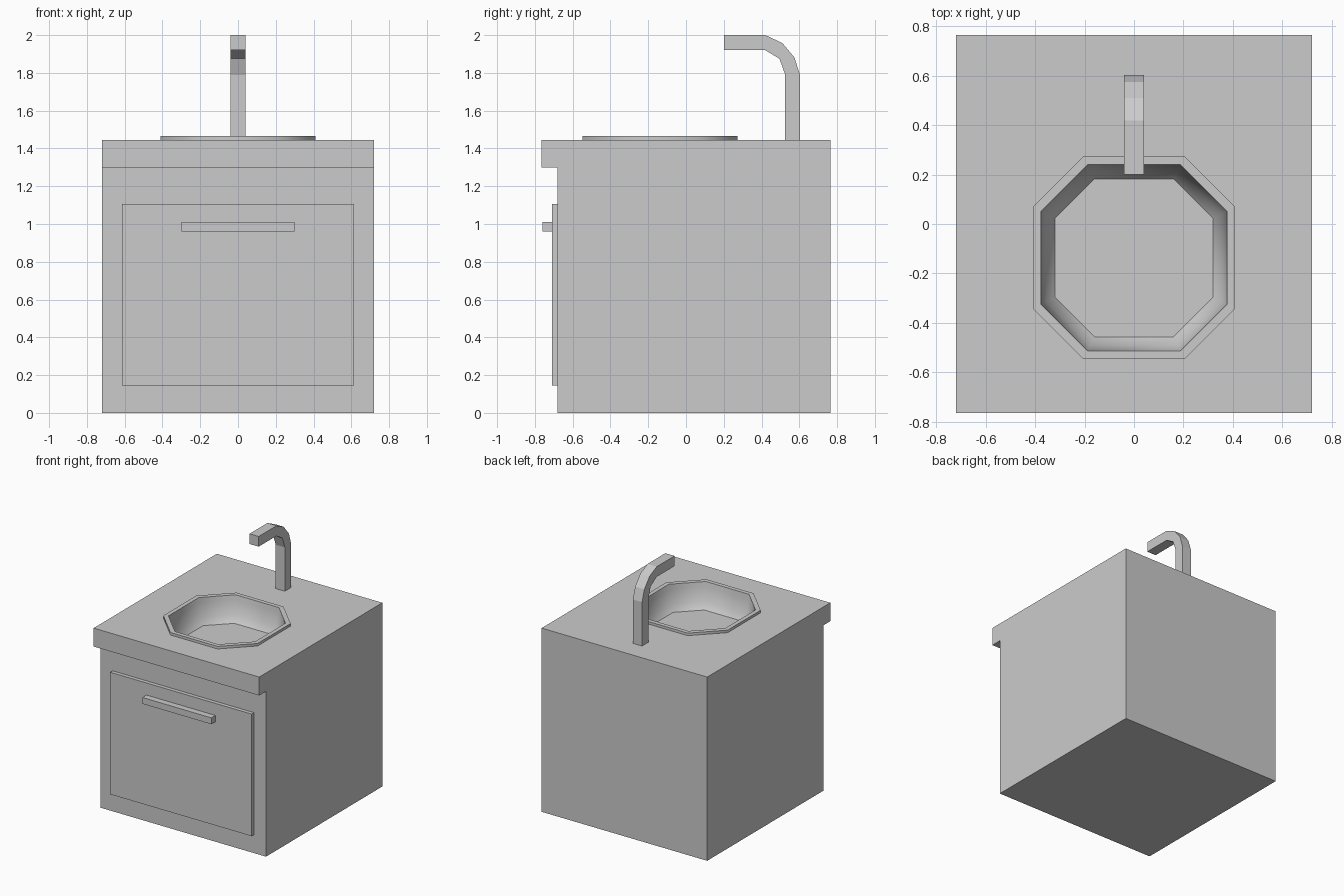
import bpy, bmesh

if "Cube" in bpy.data.objects:
    bpy.data.objects.remove(bpy.data.objects["Cube"])

W = 0.72          # half width of the cabinet
TOP = 1.445       # worktop height
BASIN_Y = -0.137  # basin centre


def finish(name, bm, smooth=None):
    bmesh.ops.recalc_face_normals(bm, faces=bm.faces[:])
    mesh = bpy.data.meshes.new(name)
    bm.to_mesh(mesh)
    bm.free()
    obj = bpy.data.objects.new(name, mesh)
    bpy.context.collection.objects.link(obj)
    if smooth:
        bpy.ops.object.select_all(action='DESELECT')
        bpy.context.view_layer.objects.active = obj
        obj.select_set(True)
        bpy.ops.object.shade_smooth_by_angle(angle=smooth)
    return obj


def box(name, x, y, z):
    bm = bmesh.new()
    bmesh.ops.create_cube(bm, size=1)
    for v in bm.verts:
        v.co = [lo + (c + 0.5) * (hi - lo) for c, (lo, hi) in zip(v.co, (x, y, z))]
    return finish(name, bm)


def extrude_x(bm, profile, half, open_edge=None):
    """Extrude a y-z profile across x; open_edge is the side left unfilled."""
    a, b = [[bm.verts.new((s * half, y, z)) for y, z in profile] for s in (-1, 1)]
    n = len(profile)
    for i in range(n):
        if i != open_edge:
            j = (i + 1) % n
            bm.faces.new((a[i], a[j], b[j], b[i]))
    bm.faces.new(a)
    bm.faces.new(b)


def octagon(bm, r, z):
    c = r * 0.5
    pts = [(r, -c), (r, c), (c, r), (-c, r), (-r, c), (-r, -c), (-c, -r), (c, -r)]
    return [bm.verts.new((x, y + BASIN_Y, z)) for x, y in pts]


# Cabinet and overhanging worktop, with an octagonal opening for the basin
bm = bmesh.new()
extrude_x(bm, [(-0.68, 0), (0.765, 0), (0.765, TOP), (-0.765, TOP),
               (-0.765, 1.3), (-0.68, 1.3)], W, open_edge=2)
hole = octagon(bm, 0.40, TOP)
for i in range(8):
    bm.edges.new((hole[i], hole[(i + 1) % 8]))
rim = [e for e in bm.edges if all(abs(v.co.z - TOP) < 1e-5 for v in e.verts)]
bmesh.ops.triangle_fill(bm, edges=rim, use_beauty=True, normal=(0, 0, 1))
bmesh.ops.dissolve_limit(bm, angle_limit=0.01, verts=bm.verts[:], edges=bm.edges[:])
finish("cabinet", bm)

# Basin: raised rim, steep wall and rounded floor
bm = bmesh.new()
rings = [octagon(bm, r, z) for r, z in
         [(0.41, TOP), (0.41, 1.465), (0.377, 1.465), (0.372, 1.43),
          (0.355, 1.32), (0.32, 1.27)]]
for a, b in zip(rings, rings[1:]):
    for i in range(8):
        j = (i + 1) % 8
        bm.faces.new((a[i], a[j], b[j], b[i]))
bm.faces.new(rings[-1])
basin = finish("basin", bm, smooth=0.9)
if basin.data.polygons[-1].normal.z < 0:
    basin.data.flip_normals()

# Door and handle
box("door", (-0.615, 0.615), (-0.71, -0.68), (0.145, 1.105))
box("handle", (-0.3, 0.3), (-0.76, -0.71), (0.96, 1.01))

# Bent square tap
outer = [(0.603, TOP), (0.603, 1.79), (0.575, 1.88), (0.51, 1.958), (0.42, 2.0), (0.2, 2.0)]
inner = [(0.2, 1.92), (0.42, 1.92), (0.495, 1.875), (0.525, 1.79), (0.525, TOP)]
bm = bmesh.new()
extrude_x(bm, outer + inner, 0.04)
finish("tap", bm)
